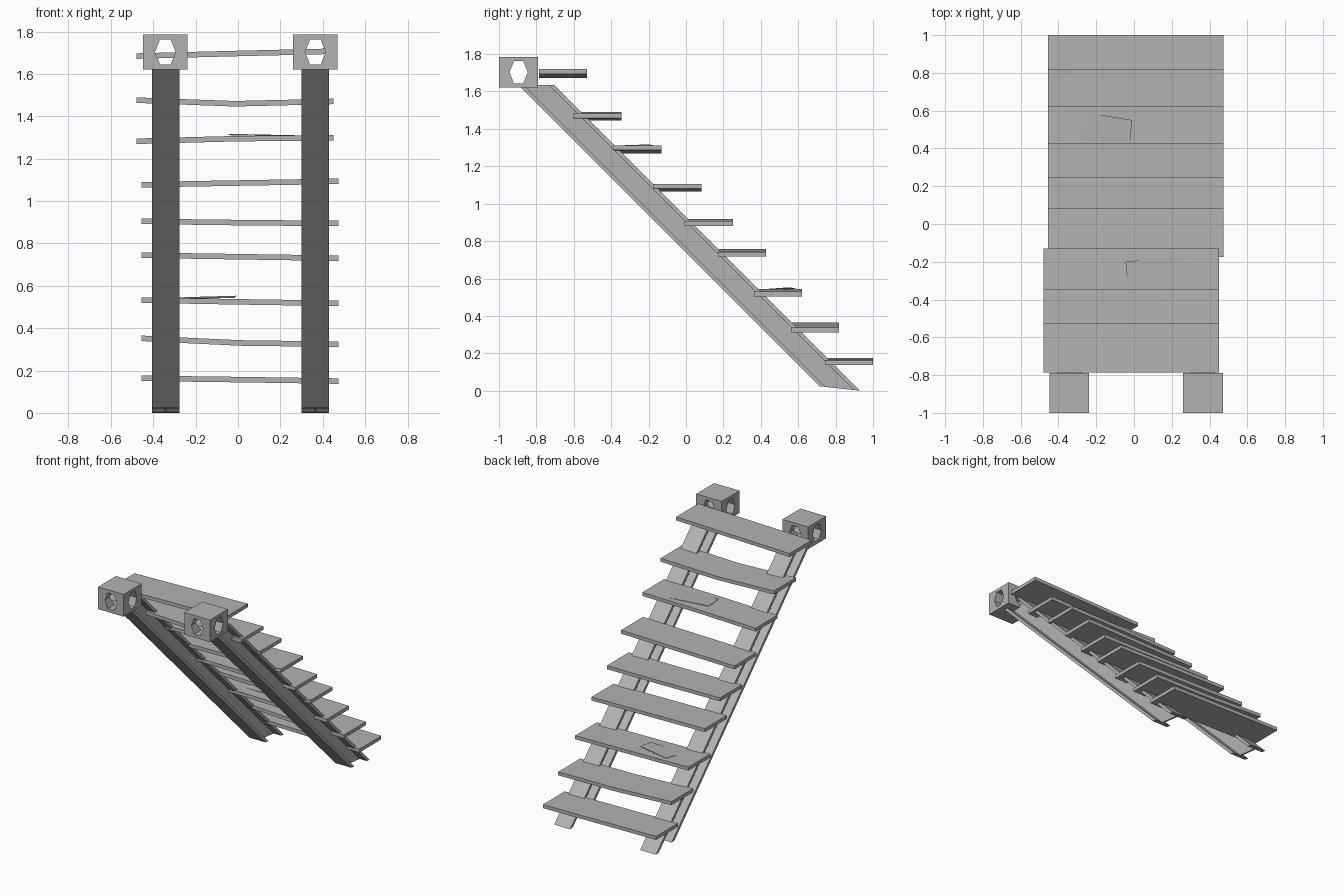
import bpy, bmesh, math
from mathutils import Vector

if "Cube" in bpy.data.objects:
    bpy.data.objects.remove(bpy.data.objects["Cube"])

grey = bpy.data.materials.new("plain grey")
grey.use_nodes = True
grey.diffuse_color = (0.45, 0.45, 0.45, 1)
grey.node_tree.nodes["Principled BSDF"].inputs["Base Color"].default_value = (0.45, 0.45, 0.45, 1)


def loft(name, rings):
    """Solid made by joining equal closed outlines and capping both ends."""
    bm = bmesh.new()
    loops = [[bm.verts.new(p) for p in ring] for ring in rings]
    n = len(loops[0])
    for a, b in zip(loops, loops[1:]):
        for i in range(n):
            bm.faces.new((a[i], a[(i + 1) % n], b[(i + 1) % n], b[i]))
    bm.faces.new(loops[0])
    bm.faces.new(loops[-1])
    bmesh.ops.recalc_face_normals(bm, faces=bm.faces)
    mesh = bpy.data.meshes.new(name)
    bm.to_mesh(mesh)
    bm.free()
    mesh.materials.append(grey)
    obj = bpy.data.objects.new(name, mesh)
    bpy.context.collection.objects.link(obj)
    return obj


def box(name, x0, x1, y0, y1, z0, z1):
    return loft(name, [[(x0, y0, z), (x1, y0, z), (x1, y1, z), (x0, y1, z)] for z in (z0, z1)])


# Treads: slightly warped planks (left x, front y, top z at right end / middle / left end)
WIDTH, DEPTH, THICK = 0.93, 0.257, 0.026
treads = [
    (-0.48, -0.785, 1.697, 1.709, 1.720),
    (-0.48, -0.603, 1.489, 1.472, 1.483),
    (-0.48, -0.387, 1.295, 1.307, 1.312),
    (-0.455, -0.175, 1.090, 1.098, 1.106),
    (-0.455, -0.007, 0.917, 0.911, 0.907),
    (-0.455, 0.172, 0.757, 0.750, 0.743),
    (-0.455, 0.364, 0.545, 0.537, 0.530),
    (-0.455, 0.562, 0.365, 0.343, 0.337),
    (-0.455, 0.743, 0.176, 0.170, 0.163),
]
for i, (x, y, *tops) in enumerate(treads):
    rings = []
    for k, z in enumerate(tops):
        px = x + WIDTH * k / 2
        rings.append([(px, y, z), (px, y + DEPTH, z), (px, y + DEPTH, z - THICK), (px, y, z - THICK)])
    tread = loft(f"tread_{i + 1}", rings)
    bpy.ops.object.select_all(action='DESELECT')
    tread.select_set(True)
    bpy.context.view_layer.objects.active = tread
    bpy.ops.object.shade_smooth_by_angle(angle=math.radians(30))

# Splintered slivers lifted from two treads
slivers = {
    "upper_sliver": [(-0.03, -0.34, 1.312), (-0.045, -0.20, 1.317), (0.33, -0.16, 1.309), (0.33, -0.34, 1.309)],
    "lower_sliver": [(-0.02, 0.44, 0.545), (-0.01, 0.55, 0.553), (-0.25, 0.59, 0.546), (-0.30, 0.44, 0.541)],
}
for name, corners in slivers.items():
    loft(name, [[(x, y, z - d) for x, y, z in corners] for d in (0, 0.003)])

# Stringers: sloping I-beams, cut level at the top and near level at the foot
HALF, WEB, FLANGE = 0.065, 0.006, 0.03
LOW, HIGH = 0.737, 0.93          # y + z along the lower and upper beam faces
for side, cx in (("right", -0.34), ("left", 0.365)):
    a, b = LOW + FLANGE, HIGH - FLANGE
    half = [(HALF, LOW), (HALF, a), (WEB, a), (WEB, b), (HALF, b), (HALF, HIGH)]
    outline = half + [(-w, s) for w, s in reversed(half)]

    def foot_z(s):
        return 0.024 * (HIGH - s) / (HIGH - LOW)

    top = [(cx + w, s - 1.635, 1.635) for w, s in outline]
    foot = [(cx + w, s - foot_z(s), foot_z(s)) for w, s in outline]
    loft(f"{side}_stringer", [top, foot])

# Corner blocks with hexagonal holes bored through both ways
hexagon = [(-0.049, 0), (-0.025, 0.059), (0.025, 0.059), (0.049, 0), (0.025, -0.059), (-0.025, -0.059)]
CY, CZ = -0.895, 1.703
for side, cx in (("right", -0.343), ("left", 0.365)):
    block = box(f"{side}_block", cx - 0.105, cx + 0.105, -1.0, -0.79, 1.62, 1.785)
    bores = [
        loft(f"{side}_bore_y", [[(cx + u, CY + d, CZ + v) for u, v in hexagon] for d in (-0.2, 0.2)]),
        loft(f"{side}_bore_x", [[(cx + d, CY + u, CZ + v) for u, v in hexagon] for d in (-0.2, 0.2)]),
    ]
    bpy.context.view_layer.objects.active = block
    for bore in bores:
        cut = block.modifiers.new("bore", 'BOOLEAN')
        cut.operation = 'DIFFERENCE'
        cut.solver = 'EXACT'
        cut.object = bore
        bpy.ops.object.modifier_apply(modifier=cut.name)
    for bore in bores:
        bpy.data.objects.remove(bore)
